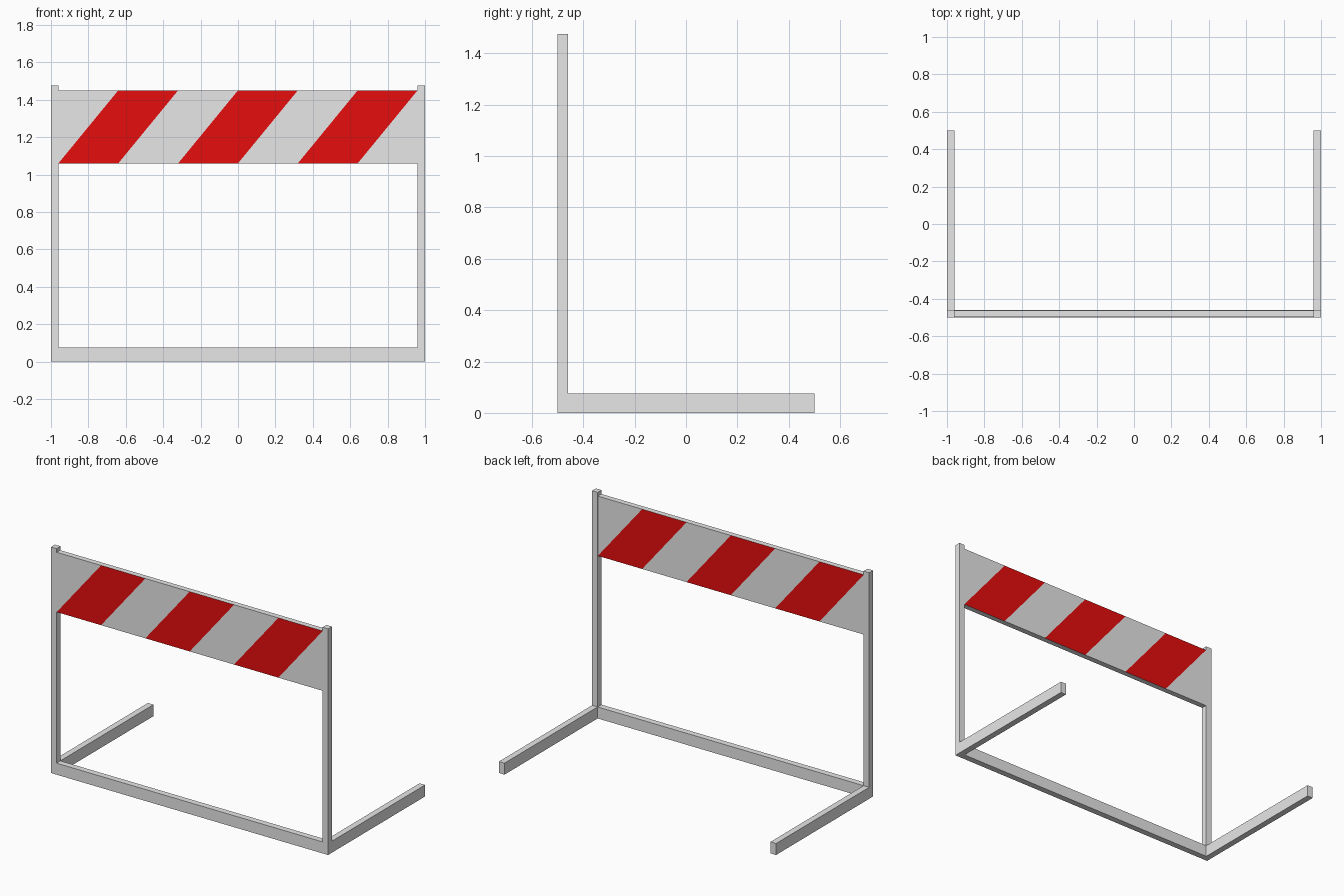
import bpy, bmesh, math
from mathutils import Vector

cube = bpy.data.objects.get("Cube")
if cube:
    bpy.data.objects.remove(cube)


def material(name, rgb):
    m = bpy.data.materials.new(name)
    m.use_nodes = True
    m.diffuse_color = (*rgb, 1)
    m.node_tree.nodes["Principled BSDF"].inputs["Base Color"].default_value = (*rgb, 1)
    return m


GREY = material("light grey", (0.8, 0.8, 0.8))
RED = material("signal red", (0.8, 0.004, 0.004))


def box_mesh(lo, hi):
    bm = bmesh.new()
    bmesh.ops.create_cube(bm, size=1)
    for v in bm.verts:
        v.co = Vector([a + (b - a) * (c + 0.5) for a, b, c in zip(lo, hi, v.co)])
    return bm


def finish(name, bm, *mats):
    mesh = bpy.data.meshes.new(name)
    bm.to_mesh(mesh)
    bm.free()
    for m in mats:
        mesh.materials.append(m)
    obj = bpy.data.objects.new(name, mesh)
    bpy.context.collection.objects.link(obj)
    return obj


FRONT, BACK = -0.5, -0.46      # depth of the upright frame
INNER = 0.96                   # inner side of the posts
BAR = 0.075                    # height of the floor bars

# Posts and feet on both sides
for side, s in (("left", 1), ("right", -1)):
    x0, x1 = sorted((s * INNER, s))
    finish(side + "_post", box_mesh((x0, FRONT, 0), (x1, BACK, 1.475)), GREY)
    finish(side + "_foot", box_mesh((x0, BACK, 0), (x1, 0.5, BAR)), GREY)

# Floor bar joining the posts
finish("floor_bar", box_mesh((-INNER, FRONT, 0), (INNER, BACK, BAR)), GREY)

# Board with slanted stripes, which lean the same way seen from either side
LOW, HIGH = 1.06, 1.45
STEP = INNER / 3
LEAN = STEP / (HIGH - LOW)
board = box_mesh((-INNER, FRONT + 0.002, LOW), (INNER, BACK - 0.002, HIGH))
for facing in (-1, 1):
    flip = -facing
    for k in range(6):
        faces = [f for f in board.faces if f.normal.y * facing > 0.9]
        geom = set(faces)
        for f in faces:
            geom.update(f.edges, f.verts)
        bmesh.ops.bisect_plane(
            board, geom=list(geom), dist=1e-5,
            plane_co=(flip * (k * STEP - INNER), 0, LOW),
            plane_no=(flip, 0, -LEAN))
    board.normal_update()
    for f in board.faces:
        if f.normal.y * facing > 0.9:
            c = f.calc_center_median()
            band = math.floor((flip * c.x + INNER - (c.z - LOW) * LEAN) / STEP)
            f.material_index = 1 if band in (0, 2, 4) else 0
finish("striped_board", board, GREY, RED)
